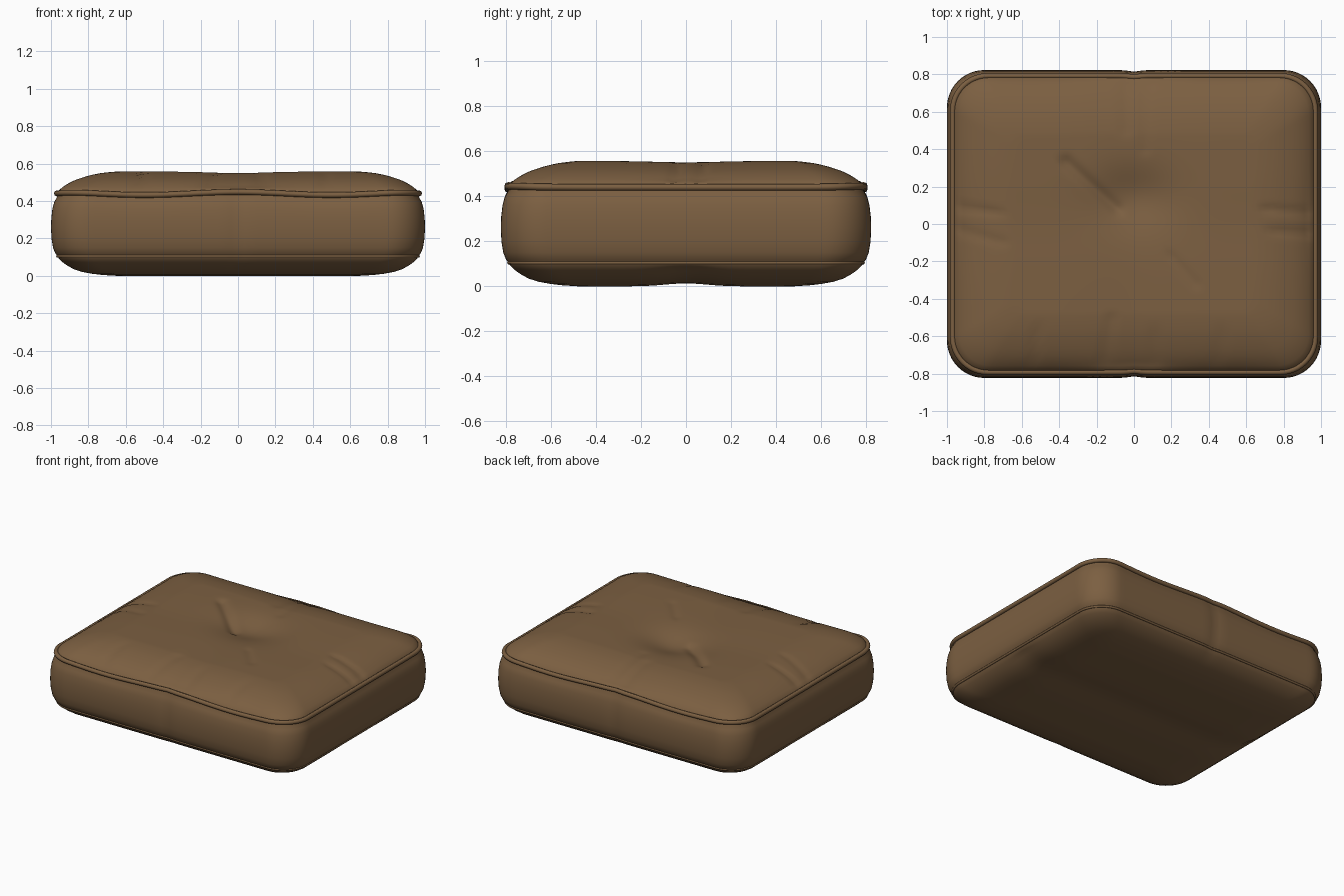
import bpy, bmesh, math
from mathutils import Vector

cube = bpy.data.objects.get("Cube")
if cube:
    bpy.data.objects.remove(cube, do_unlink=True)

HX, HY, RADIUS = 1.0, 0.823, 0.2


def material(name, colour):
    mat = bpy.data.materials.new(name)
    mat.use_nodes = True
    mat.diffuse_color = colour
    bsdf = mat.node_tree.nodes["Principled BSDF"]
    bsdf.inputs["Base Color"].default_value = colour
    bsdf.inputs["Roughness"].default_value = 0.7
    return mat


leather = material("brown leather", (0.2, 0.115, 0.053, 1))


def outline(inset, edge=44, arc=12):
    """Rounded rectangle, evenly divided along edges and corners."""
    r = max(RADIUS - inset * 0.4, 0.05)
    cx, cy = HX - inset - r, HY - inset - r
    corners = [(cx, cy), (-cx, cy), (-cx, -cy), (cx, -cy)]
    points = []
    for i, (x, y) in enumerate(corners):
        for k in range(arc + 1):
            a = (i + k / arc) * math.pi / 2
            points.append(Vector((x + r * math.cos(a), y + r * math.sin(a))))
        start = points[-1].copy()
        a = (i + 1) * math.pi / 2
        nx, ny = corners[(i + 1) % 4]
        end = Vector((nx + r * math.cos(a), ny + r * math.sin(a)))
        points += [start.lerp(end, k / edge) for k in range(1, edge)]
    return points


def bell(d, width):
    return math.exp(-(d / width) ** 2)


# Creases in the top: start, end, width, depth
CREASES = [
    ((-0.36, 0.33), (-0.09, 0.08), 0.035, 0.016),
    ((0.2, -0.17), (0.33, -0.32), 0.03, 0.005),
    ((-0.04, 0.74), (-0.04, 0.5), 0.03, 0.006),
    ((0.06, 0.72), (0.06, 0.4), 0.03, 0.005),
    ((-0.53, -0.73), (-0.52, -0.57), 0.025, 0.007),
    ((-0.16, -0.73), (-0.12, -0.5), 0.025, 0.007),
    ((0.12, -0.73), (0.11, -0.58), 0.025, 0.007),
    ((0.45, -0.73), (0.47, -0.58), 0.025, 0.006),
    ((-0.94, 0.09), (-0.72, 0.06), 0.022, 0.009),
    ((-0.94, -0.03), (-0.7, -0.1), 0.022, 0.007),
    ((0.7, 0.08), (0.94, 0.06), 0.022, 0.009),
    ((0.74, -0.04), (0.94, -0.05), 0.022, 0.009),
]


def crease_depth(p):
    total = 0
    for a, b, width, depth in CREASES:
        a, b = Vector(a), Vector(b)
        t = max(0, min(1, (p - a).dot(b - a) / (b - a).length_squared))
        total += depth * bell((p - a.lerp(b, t)).length, width)
    return total


def soften(p, z):
    """Give the stuffed shape its sag, tuft and seam waves."""
    x, y = p
    edge = (abs(y) / HY) ** 8
    new_z = z + 0.011 * math.cos(2 * math.pi * x) * edge * bell(z - 0.44, 0.06)
    if z > 0.46:
        new_z -= 0.05 * bell(math.hypot(x * 0.75, y - 0.14), 0.16)
        new_z -= 0.008 * bell(x, 0.2) + 0.006 * bell(y, 0.2)
        new_z -= crease_depth(p)
    elif z < 0.09:
        new_z += 0.013 * bell(y, 0.13)
    y *= 1 - 0.01 * bell(x, 0.04) * edge
    return Vector((x, y, new_z))


# Cushion body: stacked rounded outlines, closed by shrinking rings
PROFILE = [
    (0.33, 0.001), (0.27, 0.005), (0.22, 0.011), (0.17, 0.02), (0.125, 0.034),
    (0.09, 0.053), (0.06, 0.074), (0.04, 0.095), (0.036, 0.105), (0.024, 0.118),
    (0.011, 0.15), (0.003, 0.2), (0, 0.26), (0.002, 0.31), (0.008, 0.36),
    (0.018, 0.395), (0.032, 0.42), (0.035, 0.44), (0.045, 0.459), (0.065, 0.476),
    (0.09, 0.492), (0.12, 0.508), (0.155, 0.521), (0.19, 0.532), (0.225, 0.541),
    (0.26, 0.548), (0.3, 0.553), (0.33, 0.556),
]
INNER = 30
inner = outline(PROFILE[0][0])
stack = [([p * k / INNER for p in inner], 0.0) for k in range(1, INNER)]
stack += [(outline(inset), z) for inset, z in PROFILE]
stack += [([p * k / INNER for p in inner], 0.557) for k in range(INNER - 1, 0, -1)]

bm = bmesh.new()
rings = [[bm.verts.new(soften(p, z)) for p in ring] for ring, z in stack]
n = len(rings[0])
for low, high in zip(rings, rings[1:]):
    for i in range(n):
        j = (i + 1) % n
        bm.faces.new((low[i], low[j], high[j], high[i]))
for ring, z in ((rings[0], 0.0), (rings[-1], 0.557)):
    hub = bm.verts.new(soften(Vector((0, 0)), z))
    for i in range(n):
        bm.faces.new((ring[i], ring[(i + 1) % n], hub))
bmesh.ops.recalc_face_normals(bm, faces=bm.faces)
for face in bm.faces:
    face.smooth = True
mesh = bpy.data.meshes.new("cushion_body")
bm.to_mesh(mesh)
bm.free()
mesh.materials.append(leather)
bpy.context.collection.objects.link(bpy.data.objects.new("cushion_body", mesh))


# Piping sewn round the upper and lower seams
def piping(name, inset, z, thickness):
    curve = bpy.data.curves.new(name, "CURVE")
    curve.dimensions = "3D"
    curve.bevel_depth = thickness
    curve.bevel_resolution = 2
    points = outline(inset)
    spline = curve.splines.new("POLY")
    spline.points.add(len(points) - 1)
    for target, p in zip(spline.points, points):
        target.co = (*soften(p, z), 1)
    spline.use_cyclic_u = True
    spline.use_smooth = True
    curve.materials.append(leather)
    bpy.context.collection.objects.link(bpy.data.objects.new(name, curve))


piping("upper_piping", 0.031, 0.44, 0.015)
piping("lower_piping", 0.036, 0.105, 0.008)
